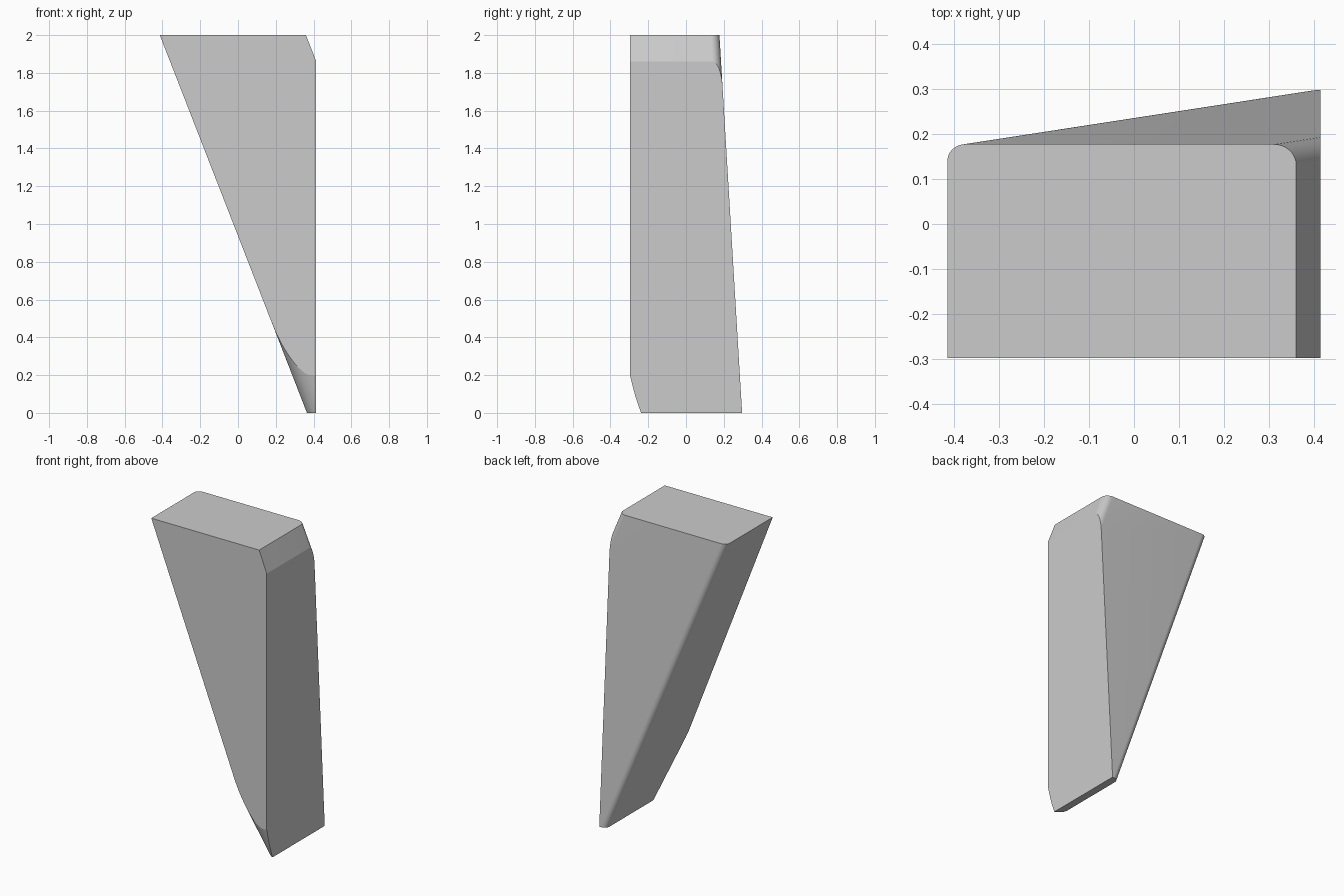
import bpy, bmesh, math
from mathutils import Vector

cube = bpy.data.objects.get("Cube")
if cube:
    bpy.data.objects.remove(cube, do_unlink=True)

HEIGHT, WIDTH = 2.0, 0.774
LEAN = 0.3895                  # sideways shift per unit of height
BACK_TAPER, FRONT_TAPER = 0.06, 0.25
SEGMENTS = 12


def arc(cx, cy, rx, ry, start):
    """Quarter ellipse, clockwise from the start angle in degrees."""
    for i in range(SEGMENTS + 1):
        a = math.radians(start - 90 * i / SEGMENTS)
        yield cx + rx * math.cos(a), cy + ry * math.sin(a)


def section(z):
    """Outline of the leaning bar at one height, with rounded corners."""
    x0 = 0.365 - LEAN * z
    back = 0.297 - BACK_TAPER * z
    front = -0.247 - FRONT_TAPER * z
    points = [(x0 + WIDTH, front)]
    points += arc(x0 + 0.1, front + 0.07, 0.1, 0.07, 270)
    points += arc(x0 + 0.04, back - 0.037, 0.04, 0.037, 180)
    points += arc(x0 + WIDTH - 0.05, back - 0.047, 0.05, 0.047, 90)
    return [Vector((x, y, z)) for x, y in points]


def slice_flat(bm, point, normal):
    """Cut away everything beyond a plane and close the opening."""
    geom = bm.verts[:] + bm.edges[:] + bm.faces[:]
    cut = bmesh.ops.bisect_plane(bm, geom=geom, dist=1e-6, plane_co=point,
                                 plane_no=normal, clear_outer=True)
    edges = [e for e in cut["geom_cut"] if isinstance(e, bmesh.types.BMEdge)]
    bmesh.ops.edgeloop_fill(bm, edges=edges)


# Leaning bar lofted between its bottom and top outlines
bm = bmesh.new()
low, high = ([bm.verts.new(p) for p in section(z)] for z in (0, HEIGHT))
bm.faces.new(low)
bm.faces.new(high)
for i in range(len(low)):
    j = (i + 1) % len(low)
    bm.faces.new((low[i], low[j], high[j], high[i]))

# Flat upright side and front
slice_flat(bm, (0.414, 0, 0), (1, 0, 0))
slice_flat(bm, (0, -0.297, 0), (0, -1, 0))
bmesh.ops.remove_doubles(bm, verts=bm.verts[:], dist=1e-5)
bmesh.ops.recalc_face_normals(bm, faces=bm.faces[:])

mesh = bpy.data.meshes.new("wedge_block")
bm.to_mesh(mesh)
bm.free()
block = bpy.data.objects.new("wedge_block", mesh)
bpy.context.collection.objects.link(block)

# Plain grey material
grey = bpy.data.materials.new("light_grey")
grey.use_nodes = True
colour = (0.6, 0.6, 0.6, 1)
grey.diffuse_color = colour
grey.node_tree.nodes["Principled BSDF"].inputs["Base Color"].default_value = colour
mesh.materials.append(grey)

# Smooth corners with crisp cut edges
bpy.ops.object.select_all(action="DESELECT")
block.select_set(True)
bpy.context.view_layer.objects.active = block
bpy.ops.object.shade_smooth_by_angle(angle=math.radians(13))
